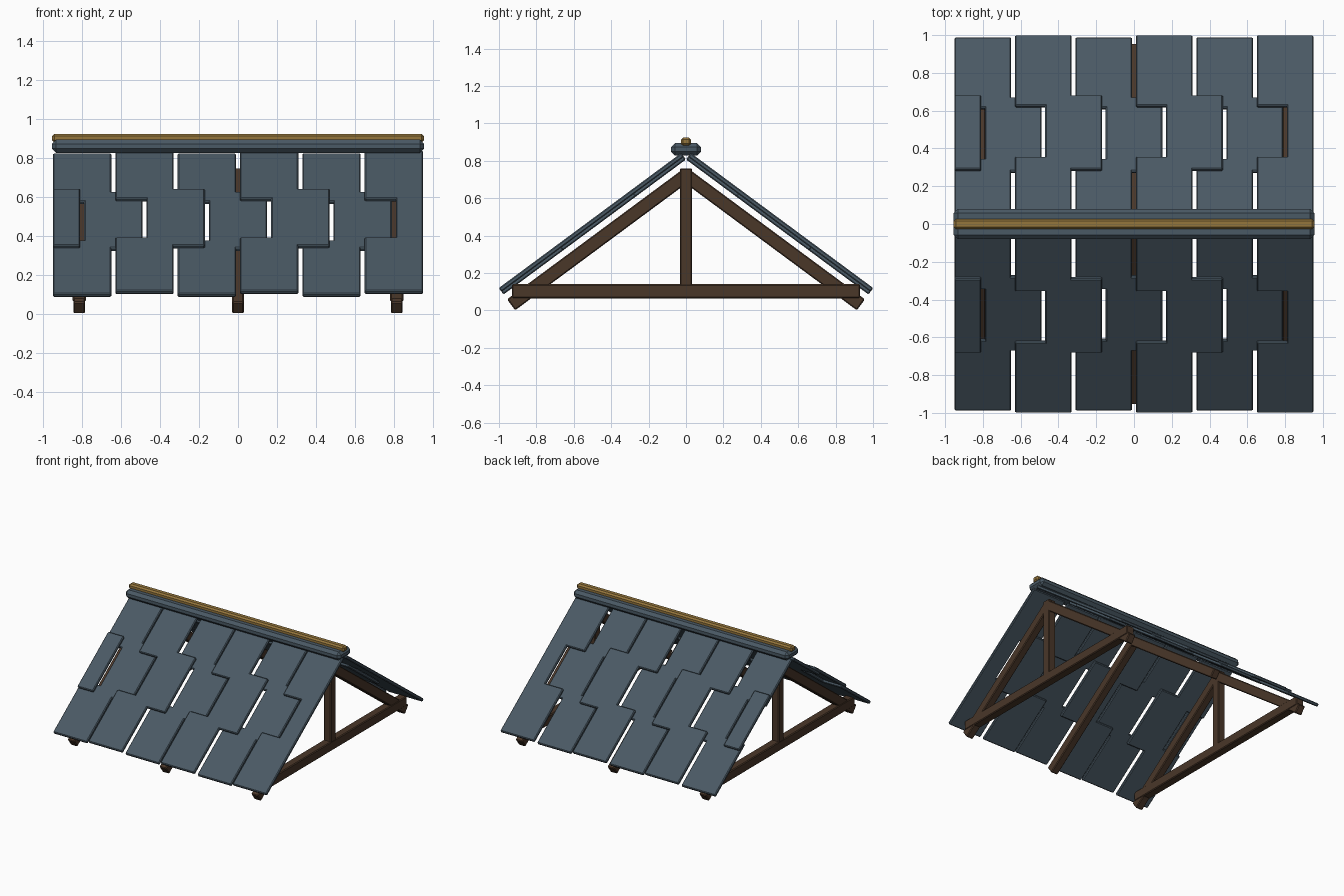
import bpy, bmesh, math
from mathutils import Matrix

if "Cube" in bpy.data.objects:
    bpy.data.objects.remove(bpy.data.objects["Cube"])

PITCH = math.atan(0.74)
C, S = math.cos(PITCH), math.sin(PITCH)


def material(name, rgb):
    m = bpy.data.materials.new(name)
    m.diffuse_color = (*rgb, 1)
    m.use_nodes = True
    m.node_tree.nodes["Principled BSDF"].inputs["Base Color"].default_value = m.diffuse_color
    return m


slate = material("slate_blue", (0.068, 0.100, 0.128))
wood = material("dark_wood", (0.068, 0.038, 0.022))
gold = material("old_gold", (0.30, 0.18, 0.045))


def box(name, size, loc, mat, rot_x=0.0, bevel=0.006):
    """Chamfered box, rotated about x."""
    bm = bmesh.new()
    bmesh.ops.create_cube(bm, size=1, matrix=Matrix.Diagonal((*size, 1)))
    bmesh.ops.bevel(bm, geom=bm.edges[:], offset=bevel, segments=1,
                    affect='EDGES', clamp_overlap=True)
    me = bpy.data.meshes.new(name)
    bm.to_mesh(me)
    bm.free()
    me.materials.append(mat)
    ob = bpy.data.objects.new(name, me)
    ob.location = loc
    ob.rotation_euler = (rot_x, 0, 0)
    bpy.context.collection.objects.link(ob)
    return ob


# Shingle columns: straight rows, and the half-shifted middle row
straight = [(-0.95 + 0.32 * i, -0.65 + 0.32 * i) for i in range(6)]
shifted = ([(-0.95, -0.81)]
           + [(-0.79 + 0.32 * i, -0.49 + 0.32 * i) for i in range(5)]
           + [(0.81, 0.95)])
# Rows as distances down the slope from the apex
rows = [("eave", 0.75, 1.214, straight),
        ("middle", 0.33, 0.82, shifted),
        ("ridge", 0.0, 0.415, straight)]
APEX, THICK, STEP = 0.807, 0.025, 0.018

for side, sgn in (("front", -1), ("back", 1)):
    for r, (row, s0, s1, cols) in enumerate(rows):
        for c, (x0, x1) in enumerate(cols):
            # neighbouring shingles alternate between two heights
            n = THICK / 2 + STEP * ((r + c) % 2)
            s = (s0 + s1) / 2
            box(f"{side}_{row}_shingle_{c + 1}", (x1 - x0, s1 - s0, THICK),
                ((x0 + x1) / 2, sgn * (s * C + n * S), APEX - s * S + n * C),
                slate, -sgn * PITCH)

# Rafters, three pairs
foot_y, top_z = 0.935, 0.722
length = foot_y / C
for place, x in (("left", -0.815), ("middle", 0), ("right", 0.815)):
    for side, sgn in (("front", -1), ("back", 1)):
        box(f"{place}_{side}_rafter", (0.06, length, 0.073),
            (x, sgn * foot_y / 2, top_z - foot_y / 2 * 0.74),
            wood, -sgn * PITCH)
    # Tie beam and king post on the two end trusses
    if x:
        box(f"{place}_tie_beam", (0.068, 1.86, 0.075), (x, 0, 0.1025), wood)
        box(f"{place}_king_post", (0.064, 0.066, 0.66), (x, 0, 0.43), wood)

# Ridge cap and gilded ridge strip
box("ridge_cap", (1.91, 0.16, 0.068), (0, 0, 0.861), slate, bevel=0.022)
box("ridge_strip", (1.91, 0.054, 0.045), (0, 0, 0.9025), gold, bevel=0.012)
